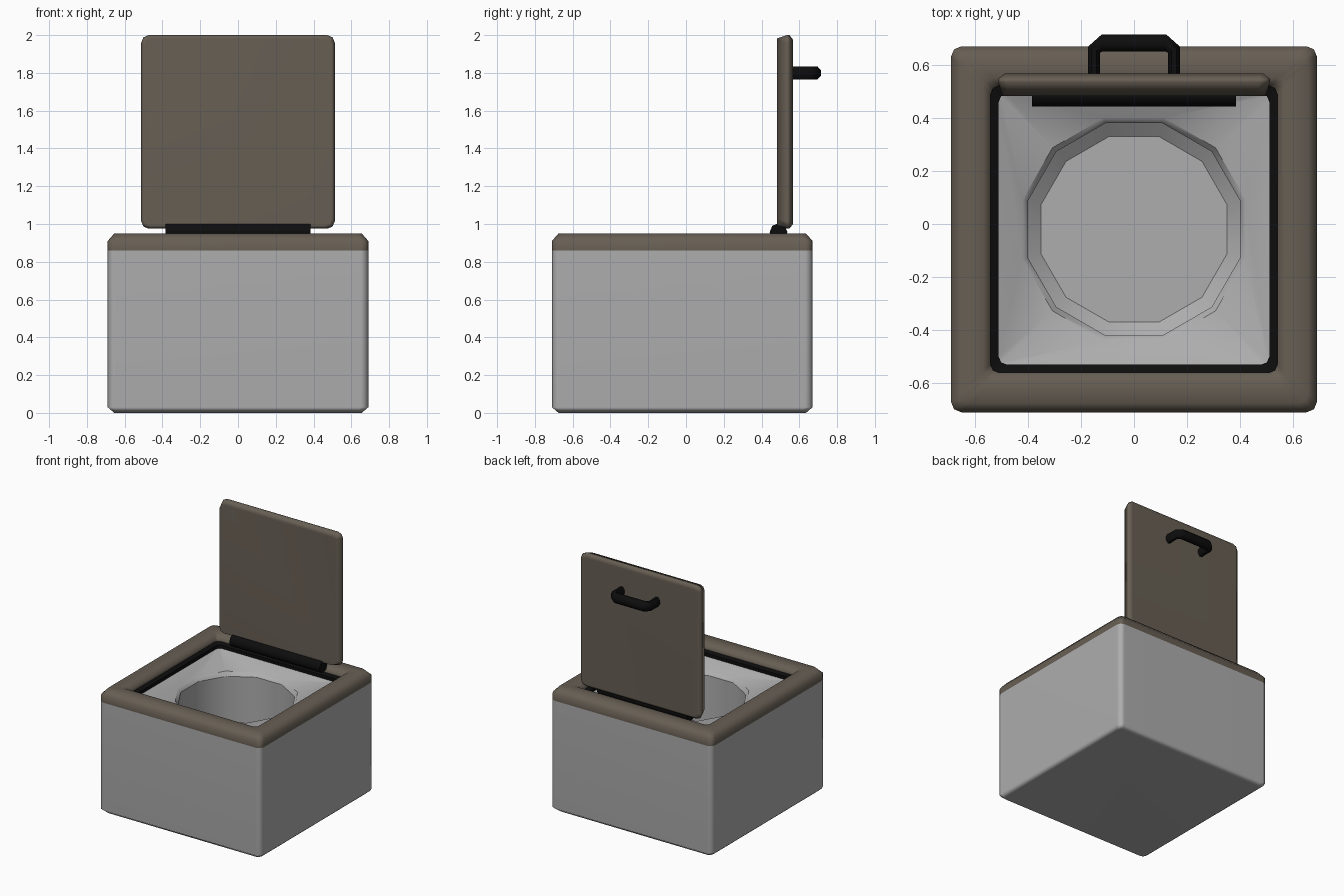
import bpy, bmesh, math
from mathutils import Matrix, Vector

if "Cube" in bpy.data.objects:
    bpy.data.objects.remove(bpy.data.objects["Cube"])

CY = -0.02  # body centre in y
BODY = Matrix.Translation((0, CY, 0))


def material(name, rgb):
    m = bpy.data.materials.new(name)
    m.diffuse_color = (*rgb, 1)
    m.use_nodes = True
    m.node_tree.nodes["Principled BSDF"].inputs["Base Color"].default_value = m.diffuse_color
    return m


grey = material("grey", (0.42, 0.42, 0.42))
brown = material("brown", (0.135, 0.113, 0.088))
black = material("black", (0.004, 0.004, 0.004))


def square(h, r, z):
    """Square ring with three points per rounded corner."""
    pts = []
    for q in range(4):
        for k in range(3):
            a = math.radians(90 * q + 45 * k)
            c = math.radians(90 * q + 45)
            d = (h - r) * math.sqrt(2)
            pts.append((d * math.cos(c) + r * math.cos(a), d * math.sin(c) + r * math.sin(a), z))
    return pts


def dodecagon(apothem, z):
    R = apothem / math.cos(math.radians(15))
    return [(R * math.cos(math.radians(15 + 30 * i)), R * math.sin(math.radians(15 + 30 * i)), z)
            for i in range(12)]


def finish(ob, mat, angle):
    ob.data.materials.append(mat)
    bpy.ops.object.select_all(action='DESELECT')
    ob.select_set(True)
    bpy.context.view_layer.objects.active = ob
    bpy.ops.object.shade_smooth_by_angle(angle=math.radians(angle))
    # keep the large faces flat between the rounded edges
    wn = ob.modifiers.new("flat_faces", 'WEIGHTED_NORMAL')
    wn.keep_sharp = True


def loft(name, rings, mat, start=False, end=False, matrix=BODY, angle=60):
    bm = bmesh.new()
    loops = [[bm.verts.new(p) for p in ring] for ring in rings]
    n = len(loops[0])
    for a, b in zip(loops, loops[1:]):
        for i in range(n):
            j = (i + 1) % n
            bm.faces.new((a[i], a[j], b[j], b[i]))
    if start:
        bm.faces.new(loops[0][::-1])
    if end:
        bm.faces.new(loops[-1])
    bm.transform(matrix)
    me = bpy.data.meshes.new(name)
    bm.to_mesh(me)
    bm.free()
    ob = bpy.data.objects.new(name, me)
    bpy.context.collection.objects.link(ob)
    finish(ob, mat, angle)
    return ob


# Outer box
loft("box_body", [square(0.655, 0.03, 0), square(0.69, 0.04, 0.03), square(0.69, 0.04, 0.86)], grey, start=True)

# Brown top rim, folding into the opening
loft("top_rim", [square(0.69, 0.04, 0.86), square(0.69, 0.04, 0.91), square(0.655, 0.035, 0.95),
                 square(0.57, 0.03, 0.95), square(0.54, 0.03, 0.92), square(0.54, 0.03, 0.9)], brown)

# Dark seal lining the opening
loft("seal", [square(0.54, 0.03, 0.9), square(0.51, 0.03, 0.89), square(0.51, 0.03, 0.86)], black)

# Sloping panel with twelve-sided well
loft("well", [square(0.51, 0.03, 0.865), dodecagon(0.42, 0.815), dodecagon(0.4, 0.785),
              dodecagon(0.4, 0.15), dodecagon(0.35, 0.11)], grey, end=True, angle=32)

# Open lid, lofted back to front
stand_up = Matrix.Translation((0, 0, 1.4875)) @ Matrix.Rotation(math.pi / 2, 4, 'X')
loft("lid", [square(0.488, 0.03, -0.567), square(0.5125, 0.04, -0.547), square(0.5125, 0.04, -0.535),
             square(0.495, 0.035, -0.482)], brown, True, True, stand_up, 85)

# Hinge barrel
bpy.ops.mesh.primitive_cylinder_add(vertices=8, radius=0.047, depth=0.77, location=(0, 0.49, 0.957),
                                    rotation=(0, math.pi / 2, 0))
hinge = bpy.context.object
hinge.name = "hinge"
finish(hinge, black, 50)


# Lid handle: eight-sided tube between an inner and an outer path, mirrored in x
def section(inner, outer):
    mid, u = (inner + outer) / 2, (outer - inner) / 2
    k = 1 / math.cos(math.pi / 8)
    return [mid + u * k * math.cos(a) + Vector((0, 0, 0.035 * k * math.sin(a)))
            for a in [math.pi / 8 + i * math.pi / 4 for i in range(8)]]


half = [((0.128, 0.55), (0.174, 0.55)), ((0.128, 0.646), (0.174, 0.668)), ((0.12, 0.65), (0.122, 0.714))]
left = [section(Vector((-a, b, 1.8)), Vector((-c, d, 1.8))) for (a, b), (c, d) in half]
right = [section(Vector((a, b, 1.8)), Vector((c, d, 1.8))) for (a, b), (c, d) in reversed(half)]
loft("handle", left + right, black, True, True, Matrix.Identity(4), 50)
